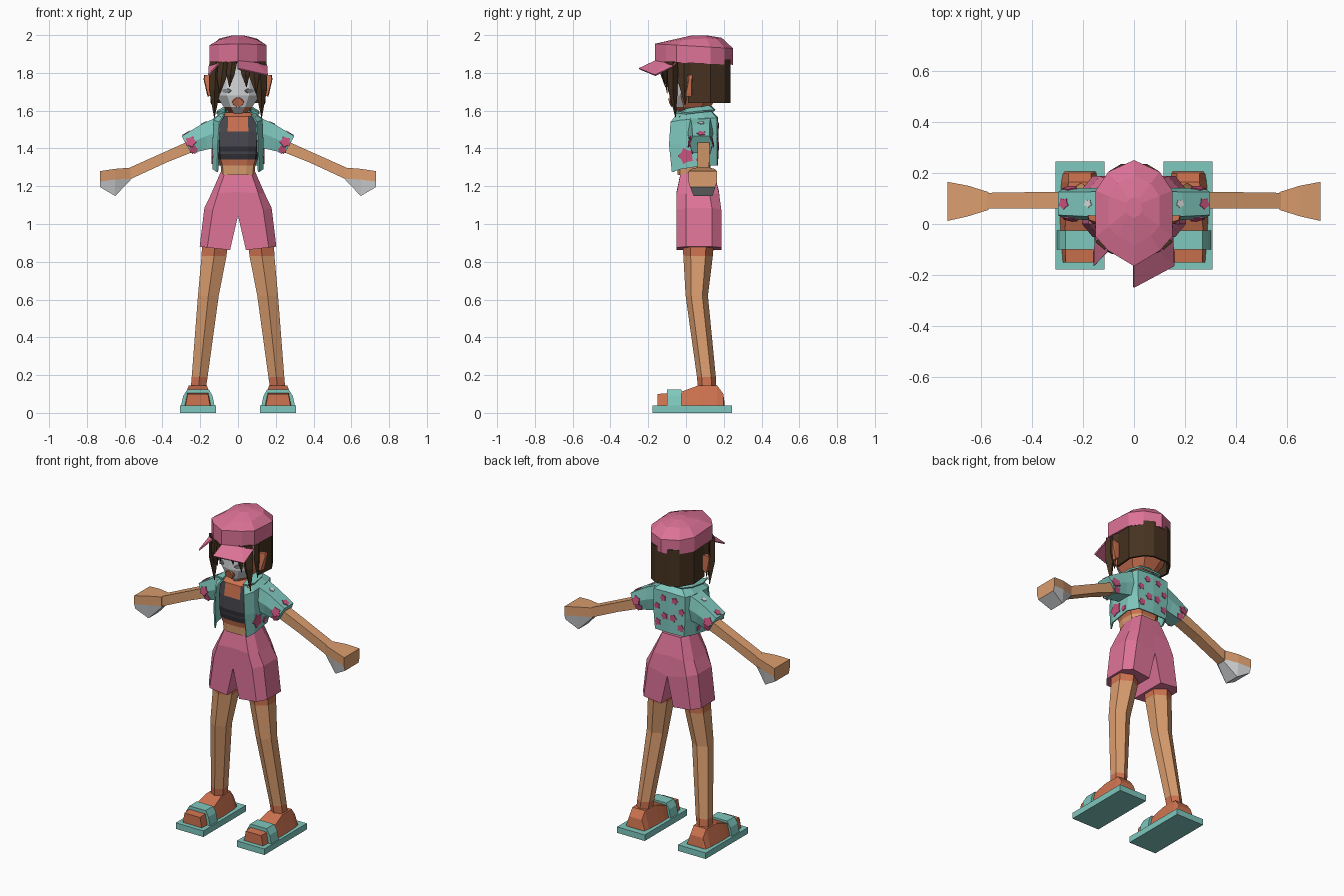
import bpy, bmesh, math
from mathutils import Vector
from mathutils.bvhtree import BVHTree

if "Cube" in bpy.data.objects:
    bpy.data.objects.remove(bpy.data.objects["Cube"])


def material(name, r, g, b):
    m = bpy.data.materials.new(name)
    m.diffuse_color = [(c / 255 / 12.92 if c < 11 else ((c / 255 + .055) / 1.055) ** 2.4)
                       for c in (r, g, b)] + [1]
    m.use_nodes = True
    m.node_tree.nodes["Principled BSDF"].inputs["Base Color"].default_value = m.diffuse_color
    return m


PINK = material("pink cloth", 222, 115, 152)
ROSE = material("rose print", 200, 82, 125)
TEAL = material("teal cloth", 127, 200, 190)
SKIN = material("skin", 218, 157, 110)
TAN = material("deep skin", 206, 115, 80)
HAIR = material("dark brown hair", 70, 50, 32)
CHAR = material("charcoal cloth", 72, 72, 80)
BLACK = material("dark band", 46, 46, 52)
WHITE = material("pale grey", 210, 212, 214)
GREY = material("mid grey", 140, 145, 150)


def finish(name, bm, mats, rule=None, mirror=False, thick=0):
    bm.normal_update()
    for f in bm.faces:
        f.material_index = rule(f.calc_center_median(), f.normal) if rule else 0
    me = bpy.data.meshes.new(name)
    bm.to_mesh(me)
    bm.free()
    for m in mats:
        me.materials.append(m)
    ob = bpy.data.objects.new(name, me)
    bpy.context.collection.objects.link(ob)
    if mirror:
        md = ob.modifiers.new("mirror", 'MIRROR')
        md.merge_threshold = .002
    if thick:
        md = ob.modifiers.new("thickness", 'SOLIDIFY')
        md.thickness, md.offset = thick, -1
    return ob


def loft(name, rings, mats, rule=None, mirror=False, closed=True, caps=True, thick=0):
    """Skin a row of equal-length point rings."""
    bm = bmesh.new()
    vs = [[bm.verts.new(p) for p in r] for r in rings]
    n = len(rings[0])
    for a, b in zip(vs, vs[1:]):
        for i in range(n if closed else n - 1):
            j = (i + 1) % n
            bm.faces.new((a[i], a[j], b[j], b[i]))
    if closed and caps:
        bm.faces.new(vs[0])
        bm.faces.new(vs[-1])
        bmesh.ops.recalc_face_normals(bm, faces=bm.faces[:])
    else:
        bm.normal_update()
        mid = sum((v.co for v in bm.verts), Vector()) / len(bm.verts)
        if sum((f.calc_center_median() - mid).dot(f.normal) * f.calc_area() for f in bm.faces) < 0:
            bmesh.ops.reverse_faces(bm, faces=bm.faces[:])
    if mirror:  # drop walls lying on the mirror plane
        inner = [f for f in bm.faces if all(abs(v.co.x) < 1e-4 for v in f.verts)]
        bmesh.ops.delete(bm, geom=inner, context='FACES')
    return finish(name, bm, mats, rule, mirror, thick)


def sym(half):
    return half + [(-p[0],) + tuple(p[1:]) for p in reversed(half) if p[0] > 1e-5]


def hexring(cx, cy, z, rx, ry):
    return [(cx + rx / .866 * math.cos(a), cy + ry * math.sin(a), z)
            for a in [math.radians(30 + 60 * k) for k in range(6)]]


def box_x(x, y0, y1, z0, z1):
    return [(x, y0, z0), (x, y1, z0), (x, y1, z1), (x, y0, z1)]


def decal(name, target, origin, way, mat, r, sx=1, petal=.7):
    """Thin patch laid on the target where a ray hits it."""
    me = target.data
    tree = BVHTree.FromPolygons([v.co for v in me.vertices], [p.vertices[:] for p in me.polygons])
    hit, nor, _, _ = tree.ray_cast(Vector(origin), Vector(way))
    if hit is None:
        return
    if nor.dot(Vector(way)) > 0:
        nor = -nor
    q = nor.to_track_quat('Z', 'Y')
    rings = []
    for h in (-.003, .004):
        rings.append([hit + q @ Vector((sx * r * (1 if k % 2 else petal) * math.cos(k * math.pi / 5),
                                        r * (1 if k % 2 else petal) * math.sin(k * math.pi / 5), h))
                      for k in range(10)])
    loft(name, rings, [mat], mirror=True)


# cap crown
crown = [(0, -.165), (.10, -.105), (.15, -.05), (.15, .13), (.10, .205), (0, .25)]


def cap_ring(s, z, slope):
    return sym([(x * s, .07 + (y - .07) * s, z + slope * (y - .07) * s) for x, y in crown])


loft("cap_crown", [cap_ring(1, 1.85, -.04), cap_ring(1, 1.94, -.06), cap_ring(.66, 1.98, .05),
                   cap_ring(.2, 1.998, .03)], [PINK])
# cap brim
loft("cap_brim", [sym([(0, -.165, 1.865), (.10, -.105, 1.855), (.15, -.05, 1.85)]),
                  sym([(0, -.25, 1.825), (.158, -.165, 1.79), (.155, -.07, 1.835)])][::-1],
     [PINK], closed=False, thick=.008)


# head with pale painted face
def head_ring(z, w, yf, yb):
    return sym([(0, yf, z), (w * .5, yf + .012, z), (w, yf + .06, z),
                (w, yb - .05, z), (w * .5, yb, z), (0, yb, z)])


head = loft("head", [head_ring(1.585, .04, -.035, .09), head_ring(1.62, .075, -.072, .13),
                     head_ring(1.68, .115, -.088, .17), head_ring(1.76, .125, -.085, .2),
                     head_ring(1.86, .125, -.08, .2)], [TAN, WHITE],
            lambda c, n: int(n.y < -.35 and c.z > 1.59))
decal("mouth", head, (.0, -1, 1.645), (0, 1, 0), TAN, .026, 1.25, .9)
decal("eye_line", head, (.06, -1, 1.705), (0, 1, 0), GREY, .012, 2.5, .9)
loft("neck", [hexring(0, .03, 1.53, .042, .045), hexring(0, .03, 1.63, .042, .045)], [TAN])

# ears
loft("ear", [[(.12, .0, 1.70), (.12, .03, 1.70), (.12, .03, 1.78), (.12, .0, 1.78)],
             [(.155, .0, 1.675), (.16, .03, 1.675), (.18, .035, 1.79), (.175, .015, 1.79)],
             [(.16, .0, 1.69), (.165, .03, 1.69), (.182, .03, 1.765), (.178, .015, 1.765)]],
     [TAN], mirror=True)

# back hair
half_hair = [(.135, .01), (.145, .13), (.10, .205), (.05, .235), (0, .235)]
loft("back_hair", [[(x, y, z) for x, y in half_hair] for z in (1.64, 1.87)], [HAIR],
     mirror=True, closed=False, thick=.012)
# front locks: base centre, tip, base half sizes
for bx, by, tx, ty, tz, wx, wy in [(.115, -.07, .125, -.055, 1.565, .036, .03),
                                   (.075, -.105, .095, -.10, 1.69, .03, .014),
                                   (.03, -.125, .045, -.11, 1.725, .026, .012),
                                   (.135, -.01, .14, -.005, 1.63, .015, .035)]:
    def lock(x, y, z, s):
        return [(x - wx * s, y, z), (x, y - wy * s, z), (x + wx * s, y, z), (x, y + wy * s, z)]
    loft("front_lock", [lock(bx, by, 1.86, 1), lock((bx * .6 + tx * .4) + .004, by, 1.86 * .5 + tz * .5, .85),
                        lock(tx, ty, tz, .06)], [HAIR], mirror=True)


# torso with tank top, bare waist and neckline
def torso_ring(z, s, d=1):
    pts = [(0, -.06), (.055, -.06), (.10, -.045), (.112, .0), (.112, .09), (.06, .14), (0, .14)]
    return sym([(x * s, .05 + (y - .05) * d, z) for x, y in pts])


def torso_rule(c, n):
    if c.z < 1.335 or c.z > 1.575 or (c.z > 1.49 and abs(c.x) < .05 and n.y < -.5):
        return 0 if c.z < 1.32 else 1
    return 3 if c.z < 1.36 or 1.38 < c.z < 1.405 else 2


loft("torso", [torso_ring(1.26, .78, .85), torso_ring(1.31, .82, .88), torso_ring(1.342, .92, .95),
               torso_ring(1.37, .95, .97), torso_ring(1.385, .96), torso_ring(1.41, .97),
               torso_ring(1.49, 1), torso_ring(1.57, .95, .9), torso_ring(1.59, .6, .6)],
     [SKIN, TAN, CHAR, BLACK], torso_rule)

# open jacket
rows = [[(.112, -.075, 1.275), (.135, -.03, 1.29), (.135, .10, 1.31), (.10, .165, 1.31), (0, .17, 1.31)],
        [(.108, -.09, 1.42), (.135, -.03, 1.42), (.135, .11, 1.42), (.11, .165, 1.42), (0, .172, 1.42)],
        [(.10, -.082, 1.54), (.13, -.03, 1.55), (.13, .10, 1.56), (.11, .165, 1.56), (0, .17, 1.565)],
        [(.075, -.05, 1.58), (.085, 0, 1.59), (.08, .08, 1.595), (.06, .13, 1.60), (0, .135, 1.60)]]
jacket = loft("jacket", rows, [TEAL], mirror=True, closed=False, thick=.008)
# folded collar
loft("collar", [[(.07, -.05, 1.59), (.07, 0, 1.61), (.07, .07, 1.625), (.05, .12, 1.63), (0, .13, 1.63)],
                [(.11, -.06, 1.60), (.115, 0, 1.59), (.11, .09, 1.60), (.075, .15, 1.605), (0, .155, 1.605)]],
     [TEAL], mirror=True, closed=False, thick=.01)


# sleeves
def sleeve_ring(xt, zt, xb, zb, y0, y1):
    xm, zm = (xt + xb) / 2, (zt + zb) / 2
    return [(xt, y0 + .015, zt), (xt, y1 - .015, zt), (xm, y1, zm), (xb, y1 - .015, zb),
            (xb, y0 + .015, zb), (xm, y0, zm)]


sleeve = loft("sleeve", [sleeve_ring(.10, 1.57, .10, 1.41, .005, .145), sleeve_ring(.19, 1.53, .16, 1.395, .015, .14),
                         sleeve_ring(.298, 1.465, .248, 1.375, .02, .14)], [TEAL], mirror=True)

# printed flowers on jacket and sleeves
for x, z, r in [(.04, 1.52, .022), (.085, 1.46, .022), (.03, 1.41, .025), (.08, 1.36, .024)]:
    decal("back_flower", jacket, (x, 1, z), (0, -1, 0), ROSE, r)
decal("side_flower", jacket, (1, .0, 1.36), (-1, 0, 0), ROSE, .045)
decal("side_flower", jacket, (1, .07, 1.34), (-1, 0, 0), ROSE, .02)
for y, way in [(-1, 1), (1, -1)]:
    decal("sleeve_flower", sleeve, (.25, y, 1.435), (0, way, 0), ROSE, .032)
    decal("sleeve_flower", sleeve, (.235, y, 1.395), (0, way, 0), ROSE, .025)
decal("sleeve_flower", sleeve, (.275, .08, 3), (0, 0, -1), ROSE, .024)
decal("sleeve_patch", sleeve, (.18, .08, 3), (0, 0, -1), WHITE, .018)

# arms
loft("arm", [box_x(.18, .06, .125, 1.405, 1.475), box_x(.38, .06, .125, 1.325, 1.385),
             box_x(.575, .06, .122, 1.235, 1.298)], [SKIN], mirror=True)


# hands, pale on the lower part
def hand_ring(x, y0, y1, z0, zm, z1):
    return [(x, y0 + .01, z0), (x, y1 - .01, z0), (x, y1, zm), (x, y1, z1), (x, y0, z1), (x, y0, zm)]


loft("hand", [hand_ring(.57, .055, .125, 1.232, 1.24, 1.298), hand_ring(.65, .03, .15, 1.148, 1.235, 1.292),
              hand_ring(.73, .012, .165, 1.195, 1.225, 1.28)], [SKIN, WHITE],
     lambda c, n: int(c.z < 1.225), mirror=True)


# shorts
def short_ring(xi, zi, xo, zo, yf, yb):
    xm, zm = xi + (xo - xi) * .75, zi + (zo - zi) * .75
    return [(xi, yf, zi), (xm, yf, zm), (xo, yf + .05, zo), (xo, yb - .05, zo), (xm, yb, zm), (xi, yb, zi)]


loft("shorts", [short_ring(0, 1.288, .086, 1.288, -.025, .145), short_ring(0, 1.17, .142, 1.16, -.05, .175),
                short_ring(0, 1.045, .178, 1.085, -.05, .187), short_ring(.042, .862, .203, .88, -.05, .187)],
     [PINK], mirror=True)

# legs
loft("leg", [hexring(.122, .065, .90, .068, .083), hexring(.127, .064, .83, .066, .078),
             hexring(.157, .057, .62, .055, .059), hexring(.203, .108, .19, .042, .05),
             hexring(.21, .112, .13, .04, .049)], [SKIN, TAN],
     lambda c, n: int(c.z > .83 or c.z < .19), mirror=True)


# feet and sandals
def foot_ring(y, wb, wt, h):
    return [(.213 - wb, y, .035), (.213 + wb, y, .035), (.213 + wt, y, h), (.213 - wt, y, h)]


loft("foot", [foot_ring(-.15, .066, .054, .10), foot_ring(-.03, .075, .058, .11), foot_ring(.01, .077, .055, .125),
              foot_ring(.065, .077, .048, .145), foot_ring(.165, .072, .044, .145),
              foot_ring(.198, .066, .044, .10), foot_ring(.205, .064, .05, .045)], [TAN], mirror=True)
loft("sandal_sole", [[(x, y, z) for x, y in ((.116, -.178), (.308, -.178), (.308, .244), (.116, .244))]
                     for z in (0, .038)], [TEAL], mirror=True)
strap = [(.124, .035), (.135, .09), (.155, .125), (.268, .125), (.29, .09), (.302, .035)]
loft("sandal_strap", [[(x, y, z) for x, z in strap] for y in (-.10, -.025)], [TEAL], mirror=True)
